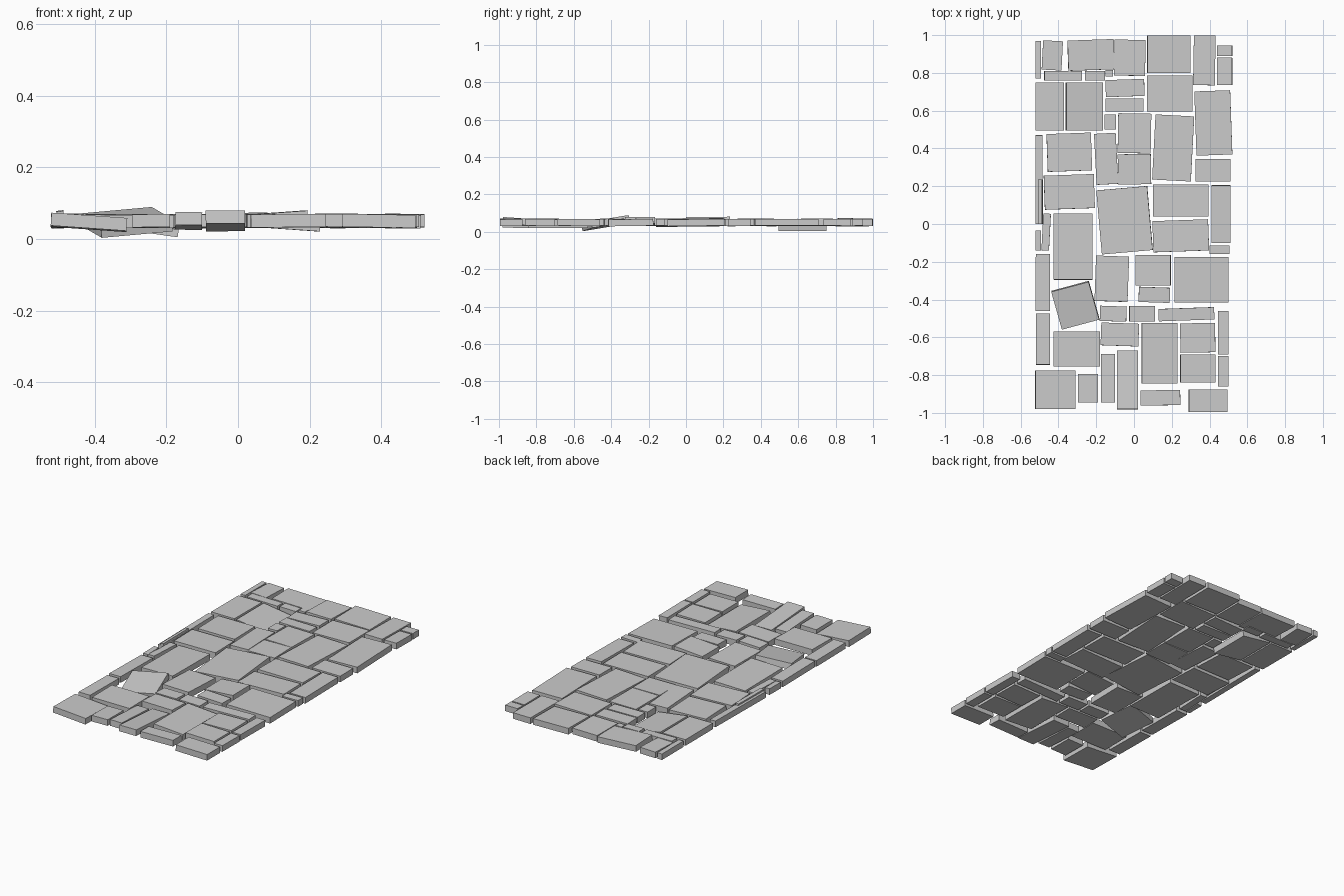
import bpy
import random
from math import radians
from mathutils import Euler

if "Cube" in bpy.data.objects:
    bpy.data.objects.remove(bpy.data.objects["Cube"], do_unlink=True)

random.seed(4)
THICKNESS = .036

# One plain stone colour for every slab
stone = bpy.data.materials.new("grey_stone")
stone.use_nodes = True
stone_colour = (.6, .6, .6, 1)
stone.diffuse_color = stone_colour
stone.node_tree.nodes["Principled BSDF"].inputs["Base Color"].default_value = stone_colour


def slab(x, y, turn=0, roll=None, pitch=None, z=.05, name="paving_slab"):
    """Flat stone spanning x and y; unspecified tilts settle slightly at random."""
    roll = random.uniform(-1, 1) if roll is None else roll
    pitch = random.uniform(-1, 1) if pitch is None else pitch
    centre = (sum(x) / 2, sum(y) / 2, z)
    bpy.ops.mesh.primitive_cube_add(size=1, location=centre)
    stone_slab = bpy.context.object
    stone_slab.name = name
    stone_slab.scale = (x[1] - x[0], y[1] - y[0], THICKNESS)
    stone_slab.rotation_euler = Euler((radians(pitch), radians(roll), radians(turn)))
    stone_slab.data.materials.append(stone)


def edge_column(x, spans):
    """Run of narrow border stones sharing the same width."""
    for span in spans:
        slab(x=x, y=span, name="border_slab")


# Left and right border stones
edge_column(x=(-.52, -.445), spans=[(-.46, -.16), (-.745, -.475)])
edge_column(x=(-.522, -.492), spans=[(.77, .97), (-.14, -.035)])
edge_column(x=(.445, .5), spans=[(-.69, -.46), (-.86, -.7)])
edge_column(x=(.44, .52), spans=[(.735, .88), (.89, .945)])
slab(x=(-.522, -.485), y=(.0, .47), name="border_slab")
slab(x=(-.505, -.485), y=(.0, .235), roll=-8, z=.06, name="border_slab")
slab(x=(-.485, -.445), y=(-.14, .055), turn=-3, name="border_slab")
slab(x=(.325, .51), y=(.225, .345), name="border_slab")
slab(x=(.41, .51), y=(-.1, .205), name="border_slab")
slab(x=(.4, .505), y=(-.16, -.115), name="border_slab")

# Back course
slab(x=(-.485, -.38), y=(.815, .97), turn=-3)
slab(x=(-.35, -.105), y=(.815, .975), turn=2, roll=2)
slab(x=(-.105, .06), y=(.785, .975), turn=-1)
slab(x=(.07, .3), y=(.8, .998))
slab(x=(.315, .43), y=(.735, .998), turn=-1)
slab(x=(-.475, -.275), y=(.76, .81))
slab(x=(-.26, -.155), y=(.76, .81))
slab(x=(-.15, -.11), y=(.78, .815))

# Second course
slab(x=(-.522, -.37), y=(.495, .75))
slab(x=(-.36, -.165), y=(.495, .75), roll=8, pitch=0, z=.036)
slab(x=(-.15, .055), y=(.675, .765), turn=2)
slab(x=(-.15, .05), y=(.595, .665))
slab(x=(.07, .31), y=(.595, .785))
slab(x=(.325, .515), y=(.365, .705), turn=2)
slab(x=(-.155, -.095), y=(.5, .58))

# Upper middle stones
slab(x=(-.46, -.225), y=(.28, .48), turn=2)
slab(x=(-.205, -.09), y=(.21, .48), turn=3)
slab(x=(-.085, .09), y=(.375, .585), turn=-1)
slab(x=(-.085, .09), y=(.21, .37), turn=1)
slab(x=(.105, .31), y=(.23, .575), turn=-3)

# Centre stones
slab(x=(-.475, -.21), y=(.08, .26), turn=2)
slab(x=(-.425, -.22), y=(-.295, .055))
slab(x=(-.185, .085), y=(-.15, .19), turn=5, roll=-2)
slab(x=(.1, .395), y=(.04, .21))
slab(x=(.1, .395), y=(-.145, .02), turn=2)

# Lower middle stones, one lying loose
slab(x=(-.205, -.03), y=(-.41, -.17), turn=-2)
slab(x=(.01, .195), y=(-.325, -.165), roll=-4, z=.055)
slab(x=(.025, .19), y=(-.415, -.335), turn=-2)
slab(x=(.215, .5), y=(-.415, -.175))
slab(x=(-.413, -.208), y=(-.535, -.325), turn=15, roll=-5, pitch=9, z=.046, name="loose_slab")
slab(x=(-.18, -.04), y=(-.515, -.435), turn=-2)
slab(x=(-.025, .11), y=(-.515, -.435))
slab(x=(.13, .425), y=(-.51, -.445), turn=2)

# Front courses
slab(x=(-.425, -.18), y=(-.755, -.57))
slab(x=(-.175, .025), y=(-.645, -.525), turn=-2)
slab(x=(.04, .23), y=(-.845, -.525), roll=4, z=.045)
slab(x=(.245, .43), y=(-.68, -.525), turn=1)
slab(x=(.245, .43), y=(-.84, -.69))
slab(x=(-.522, -.31), y=(-.98, -.775), roll=4, z=.046)
slab(x=(-.295, -.19), y=(-.945, -.795))
slab(x=(-.175, -.1), y=(-.945, -.69), pitch=-3)
slab(x=(-.09, .02), y=(-.98, -.67), pitch=-4)
slab(x=(.035, .245), y=(-.96, -.88), turn=1)
slab(x=(.29, .495), y=(-.995, -.875))
